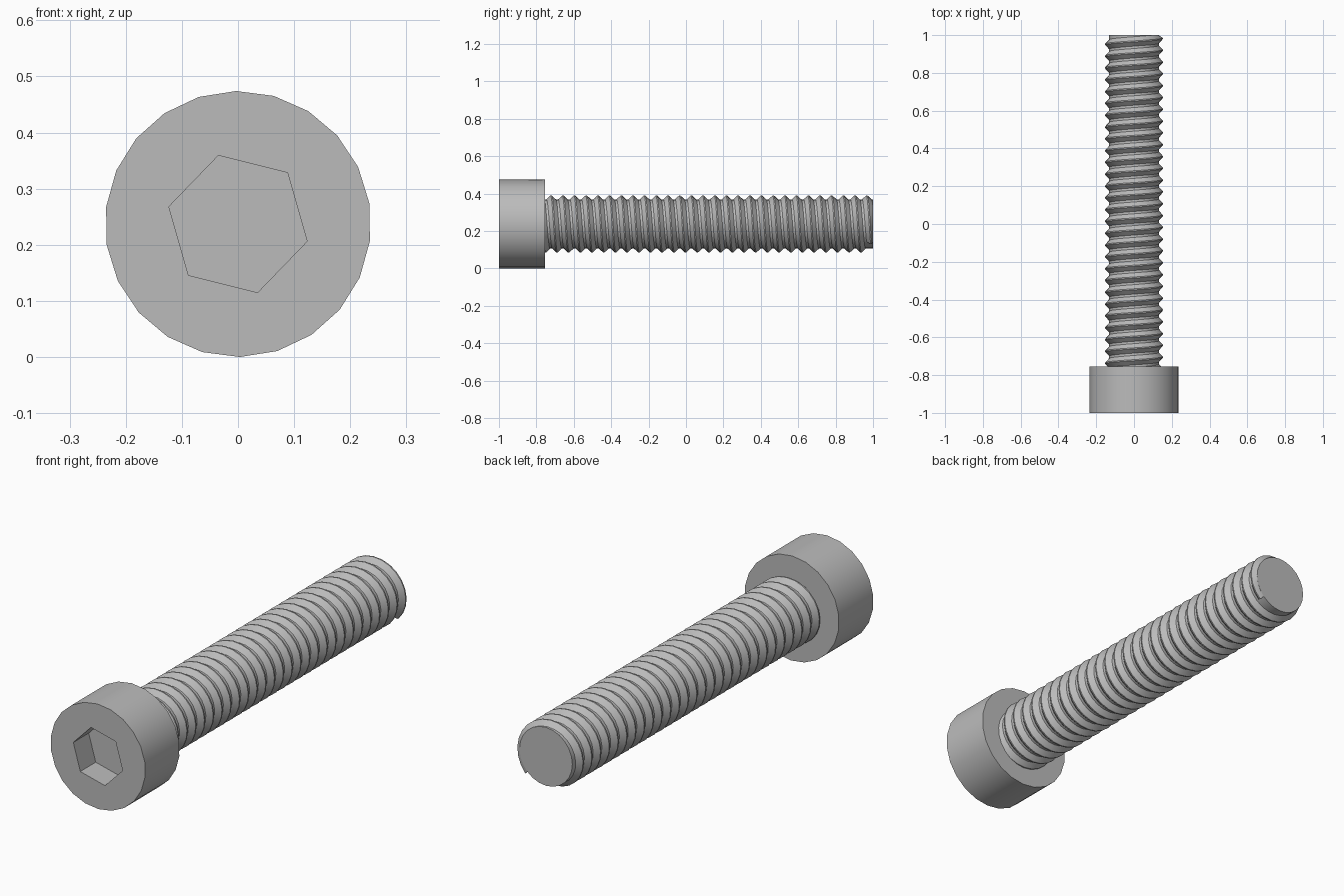
import bpy, bmesh, math

cube = bpy.data.objects.get("Cube")
if cube:
    bpy.data.objects.remove(cube)

CENTRE_Z = 0.237
HEAD_R, HEAD_SIDES = 0.237, 22
SOCKET_R, SOCKET_DEPTH = 0.127, 0.11
ROOT_R, CREST_R, PITCH, STEPS = 0.132, 0.153, 0.0625, 24
FRONT, SHOULDER, TIP = -1.0, -0.755, 1.0

steel = bpy.data.materials.new("grey_steel")
steel.use_nodes = True
steel.diffuse_color = (0.5, 0.5, 0.5, 1)
steel.node_tree.nodes["Principled BSDF"].inputs["Base Color"].default_value = (0.5, 0.5, 0.5, 1)


def point(r, angle, y):
    """Polar position around the bolt axis."""
    return (r * math.cos(angle), y, CENTRE_Z + r * math.sin(angle))


def ring(bm, r, sides, start, y):
    return [bm.verts.new(point(r, math.radians(start) + math.tau * i / sides, y))
            for i in range(sides)]


def bridge(bm, a, b):
    for i in range(len(a)):
        j = (i + 1) % len(a)
        bm.faces.new((a[i], a[j], b[j], b[i]))


def finish(bm, name):
    bmesh.ops.recalc_face_normals(bm, faces=bm.faces)
    mesh = bpy.data.meshes.new(name)
    bm.to_mesh(mesh)
    bm.free()
    mesh.materials.append(steel)
    obj = bpy.data.objects.new(name, mesh)
    bpy.context.collection.objects.link(obj)
    bpy.ops.object.select_all(action='DESELECT')
    obj.select_set(True)
    bpy.context.view_layer.objects.active = obj
    bpy.ops.object.shade_smooth_by_angle(angle=math.radians(30))
    return obj


# Cap head with a hexagonal socket
bm = bmesh.new()
rim = ring(bm, HEAD_R, HEAD_SIDES, 90.8, FRONT)
back = ring(bm, HEAD_R, HEAD_SIDES, 90.8, SHOULDER)
mouth = ring(bm, SOCKET_R, 6, 46, FRONT)
floor = ring(bm, SOCKET_R, 6, 46, FRONT + SOCKET_DEPTH)
bridge(bm, rim, back)
bridge(bm, mouth, floor)
bm.faces.new(back)
bm.faces.new(floor)
open_edges = [e for e in bm.edges if e.is_boundary]
bmesh.ops.triangle_fill(bm, edges=open_edges, use_beauty=True)
finish(bm, "head")

# Plain core of the shank
bm = bmesh.new()
base = ring(bm, ROOT_R, STEPS, 0, SHOULDER - 0.02)
end = ring(bm, ROOT_R, STEPS, 0, TIP)
bridge(bm, base, end)
bm.faces.new(base)
bm.faces.new(end)
finish(bm, "shank_core")

# Right-handed helical thread, ending abruptly at the tip
bm = bmesh.new()
buried = ROOT_R - 0.01
profile = [(-0.4, buried), (-0.4, ROOT_R), (-0.05, CREST_R),
           (0.05, CREST_R), (0.4, ROOT_R), (0.4, buried)]
last_y, last_angle = 0.99, math.radians(-45)
count = int((last_y - SHOULDER + PITCH / 2) / PITCH * STEPS)
previous = None
for k in range(count + 1):
    angle = last_angle + math.tau * k / STEPS
    y = last_y - PITCH * k / STEPS
    section = [bm.verts.new(point(r, angle, min(y + off * PITCH, TIP - 0.0005)))
               for off, r in profile]
    if previous:
        bridge(bm, previous, section)
    if k in (0, count):
        bm.faces.new(section)
    previous = section
finish(bm, "thread")
